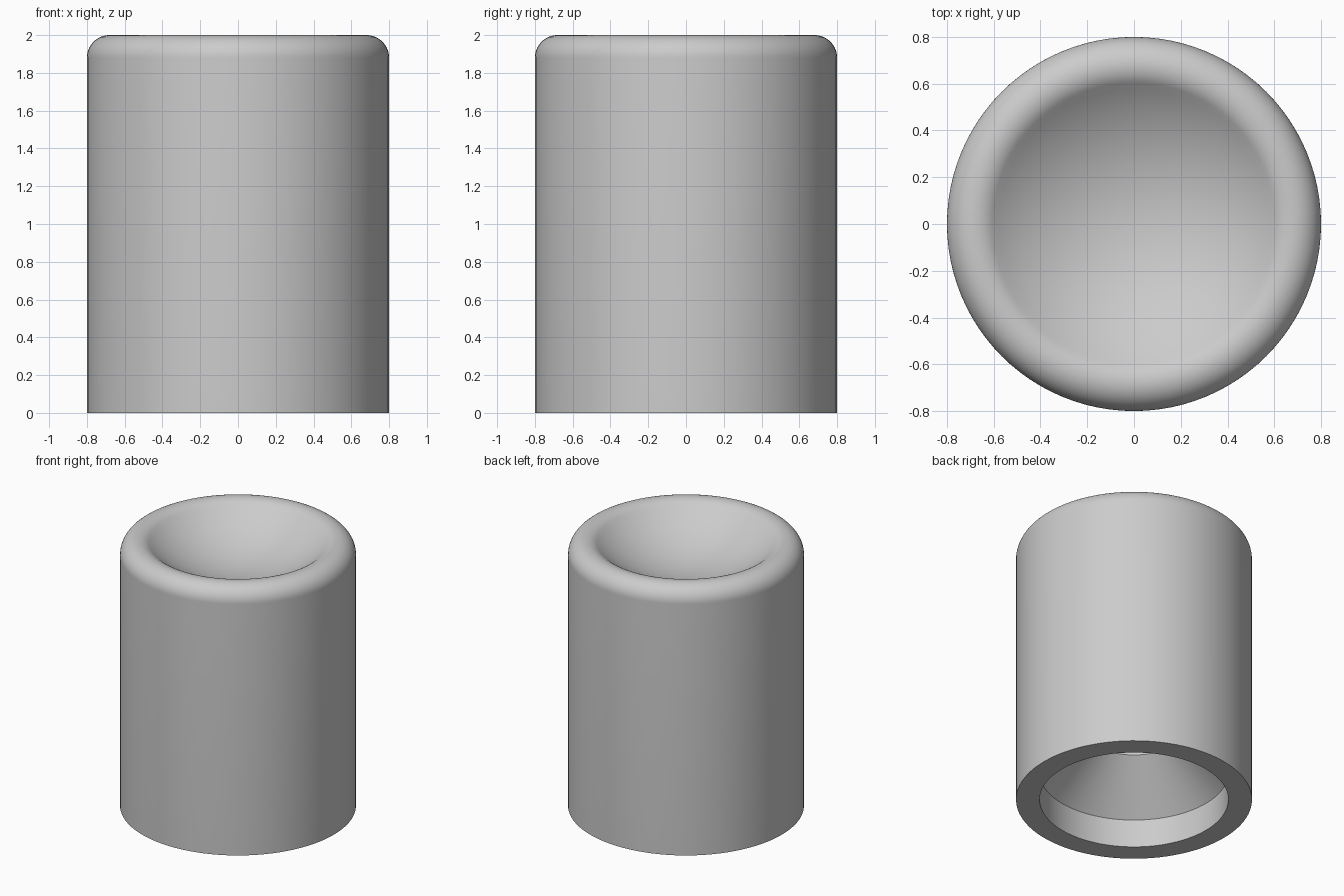
import bpy, bmesh
from math import sin, cos, radians, pi

old = bpy.data.objects.get("Cube")
if old:
    bpy.data.objects.remove(old, do_unlink=True)

# Single flat colour
grey = bpy.data.materials.new("light_grey")
grey.use_nodes = True
color = (0.6, 0.6, 0.6, 1)
grey.diffuse_color = color
grey.node_tree.nodes["Principled BSDF"].inputs["Base Color"].default_value = color


def arc(cx, cz, radius, start, end, steps):
    """Points on an arc in the (radius, height) plane, angles in degrees."""
    angles = [radians(start + (end - start) * i / steps) for i in range(steps + 1)]
    return [(cx + radius * cos(a), cz + radius * sin(a)) for a in angles]


def lathe(name, profile, segments):
    """Revolve a (radius, height) profile around z into a closed solid."""
    bm = bmesh.new()
    verts = [bm.verts.new((r, 0, z)) for r, z in profile]
    edges = [bm.edges.new(pair) for pair in zip(verts, verts[1:])]
    bmesh.ops.spin(bm, geom=verts + edges, cent=(0, 0, 0), axis=(0, 0, 1),
                   angle=2 * pi, steps=segments)
    bmesh.ops.remove_doubles(bm, verts=bm.verts, dist=0.0001)
    bmesh.ops.recalc_face_normals(bm, faces=bm.faces)
    mesh = bpy.data.meshes.new(name)
    bm.to_mesh(mesh)
    bm.free()
    mesh.materials.append(grey)
    obj = bpy.data.objects.new(name, mesh)
    bpy.context.collection.objects.link(obj)
    return obj


# Rounded rim that runs tangentially into a spherical dish
rim_r, rim_z, fillet, slope = 0.68, 1.88, 0.12, 40
rim = arc(rim_r, rim_z, fillet, 0, 90 + slope, 20)
join_r, join_z = rim[-1]
dish_radius = join_r / sin(radians(slope))
dish_center = join_z + dish_radius * cos(radians(slope))
dish = arc(0, dish_center, dish_radius, slope - 90, -90, 20)[1:-1]
dish.append((0, dish_center - dish_radius))

# Underside: wide counterbore, conical step, narrow blind bore
underside = [(0, 1.5), (0.32, 1.5), (0.32, 0.535), (0.64, 0.21), (0.64, 0)]

body = lathe("dished_cap_body", underside + [(0.8, 0)] + rim + dish, 96)

bpy.ops.object.select_all(action='DESELECT')
body.select_set(True)
bpy.context.view_layer.objects.active = body
bpy.ops.object.shade_smooth_by_angle(angle=radians(30))
